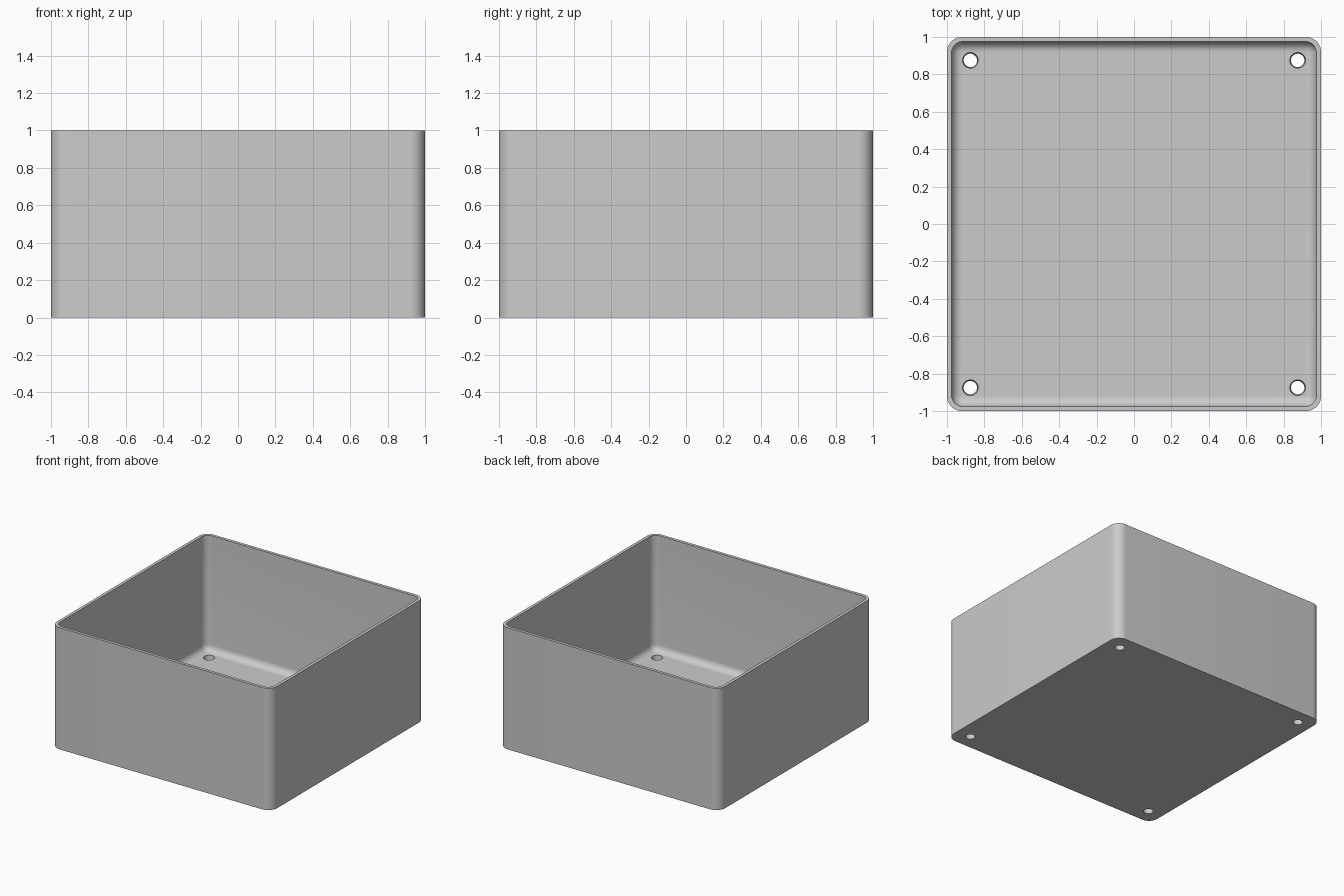
import bpy, bmesh, math

if "Cube" in bpy.data.objects:
    bpy.data.objects.remove(bpy.data.objects["Cube"])

WALL, FLOOR, HEIGHT = 0.025, 0.05, 1.0
FILLET, CORNER = 0.055, 0.08
HOLE_AT = 0.875

grey = bpy.data.materials.new("plain grey")
grey.diffuse_color = (0.6, 0.6, 0.6, 1)
grey.use_nodes = True
grey.node_tree.nodes["Principled BSDF"].inputs["Base Color"].default_value = grey.diffuse_color


def ring(bm, half, radius, z, steps=12):
    """Rounded square loop of vertices."""
    verts = []
    for q, (sx, sy) in enumerate([(1, 1), (-1, 1), (-1, -1), (1, -1)]):
        for i in range(steps + 1):
            a = math.pi / 2 * (q + i / steps)
            verts.append(bm.verts.new((sx * (half - radius) + radius * math.cos(a),
                                       sy * (half - radius) + radius * math.sin(a), z)))
    return verts


# Open box: outer wall, rim, inner wall and filleted floor
bm = bmesh.new()
inner = 1 - WALL
inner_corner = CORNER - WALL + 0.003
rings = [ring(bm, 1, CORNER, 0), ring(bm, 1, CORNER, HEIGHT),
         ring(bm, inner, inner_corner, HEIGHT)]
for i in range(9):
    a = math.pi / 2 * i / 8
    inset = FILLET * (1 - math.cos(a))
    rings.append(ring(bm, inner - inset, inner_corner - inset,
                      FLOOR + FILLET * (1 - math.sin(a))))
for low, high in zip(rings, rings[1:]):
    for i in range(len(low)):
        j = (i + 1) % len(low)
        bm.faces.new((low[i], low[j], high[j], high[i]))
bm.faces.new(rings[0][::-1])
bm.faces.new(rings[-1])
bmesh.ops.recalc_face_normals(bm, faces=bm.faces[:])
mesh = bpy.data.meshes.new("open_box")
bm.to_mesh(mesh)
bm.free()
box = bpy.data.objects.new("open_box", mesh)
bpy.context.collection.objects.link(box)
mesh.materials.append(grey)

# Slightly tapered screw holes in the four floor corners
bm = bmesh.new()
for x in (-HOLE_AT, HOLE_AT):
    for y in (-HOLE_AT, HOLE_AT):
        made = bmesh.ops.create_cone(bm, cap_ends=True, segments=32, depth=3 * FLOOR,
                                     radius1=0.030, radius2=0.048)
        bmesh.ops.translate(bm, verts=made["verts"], vec=(x, y, FLOOR / 2))
mesh = bpy.data.meshes.new("hole_cutter")
bm.to_mesh(mesh)
bm.free()
mesh.materials.append(grey)
cutter = bpy.data.objects.new("hole_cutter", mesh)
bpy.context.collection.objects.link(cutter)

cut = box.modifiers.new("screw_holes", "BOOLEAN")
cut.operation, cut.object, cut.solver = "DIFFERENCE", cutter, "EXACT"
bpy.context.view_layer.objects.active = box
box.select_set(True)
bpy.ops.object.modifier_apply(modifier=cut.name)
bpy.data.objects.remove(cutter)
bpy.ops.object.shade_smooth_by_angle(angle=math.radians(30))
